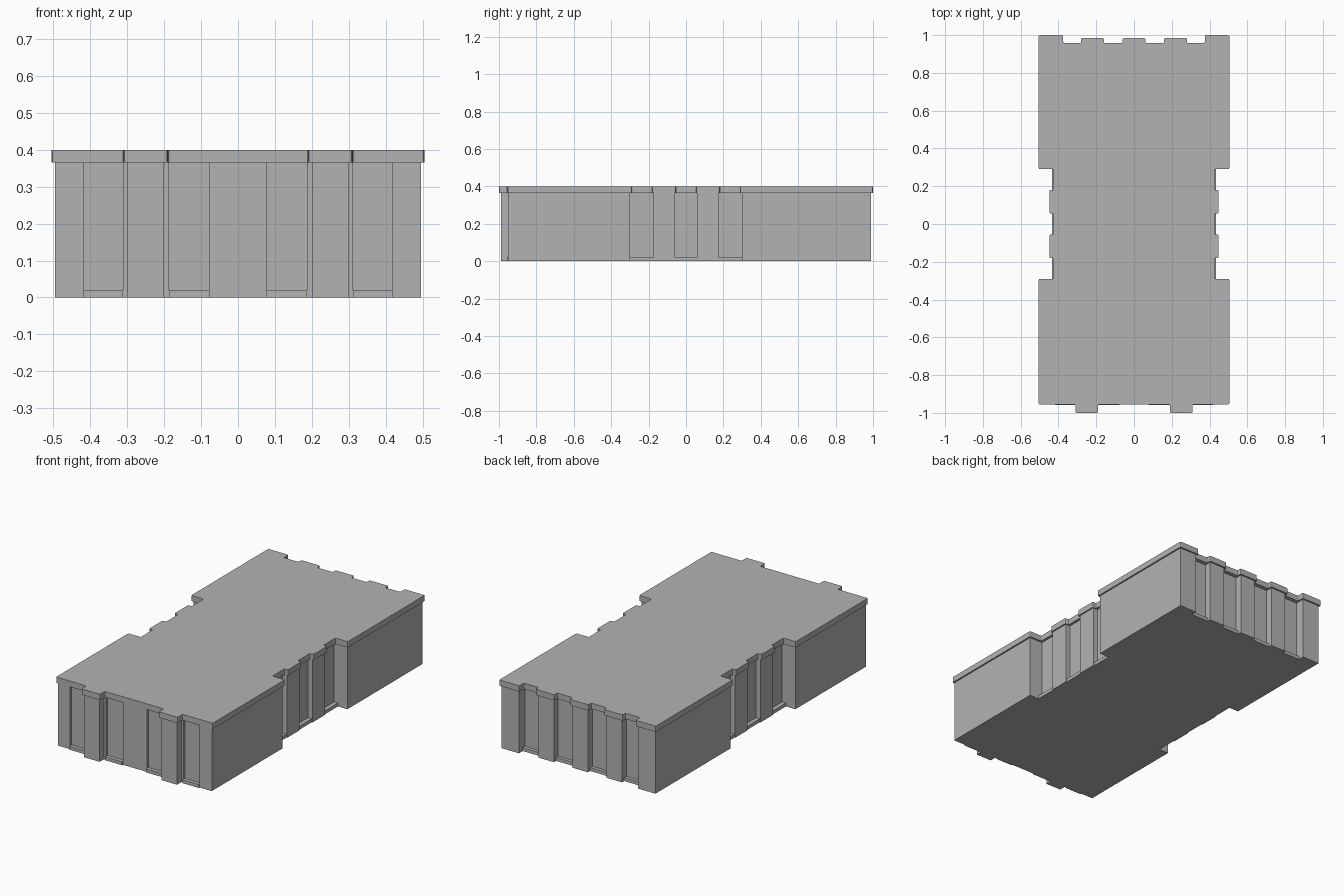
import bpy
import bmesh

cube = bpy.data.objects.get("Cube")
if cube:
    bpy.data.objects.remove(cube, do_unlink=True)

stone = bpy.data.materials.new("grey stone")
stone.use_nodes = True
COLOUR = (0.45, 0.45, 0.45, 1)
stone.diffuse_color = COLOUR
stone.node_tree.nodes["Principled BSDF"].inputs["Base Color"].default_value = COLOUR


def outline(grow, side, front, panel, groove_x, rib_x, groove_y, rib_y, corner_y):
    """Closed plan; 'grow' widens every rib and pier so the slab overhangs."""
    g = grow
    half = []
    # front wall with shallow panels either side of a buttress
    for a, b in ((0.077, 0.187), (0.312, 0.418)):
        half += [(a, front), (a, panel), (b, panel), (b, front)]
        if a < 0.2:
            l, r = 0.20 - g, 0.30 + g
            out = -0.99 - g
            half += [(l, front), (l, out), (r, out), (r, front)]
    half += [(side, front)]
    # side recess with two ribs
    half += [(side, -0.30 + g), (groove_x, -0.30 + g)]
    for a, b in ((-0.175, -0.06), (0.06, 0.175)):
        a, b = a - g / 2, b + g / 2
        half += [(groove_x, a), (rib_x, a), (rib_x, b), (groove_x, b)]
    half += [(groove_x, 0.30 - g), (side, 0.30 - g), (side, corner_y)]
    # back wall: corner pier, outer rib and half of the middle rib
    half += [(0.385 - g, corner_y), (0.385 - g, groove_y)]
    half += [(0.27 + g, groove_y), (0.27 + g, rib_y),
             (0.17 - g, rib_y), (0.17 - g, groove_y)]
    half += [(0.05 + g, groove_y), (0.05 + g, rib_y)]
    return half + [(-x, y) for x, y in reversed(half)]


def loft(name, rings):
    """Solid skinned through matching plans at given heights."""
    bm = bmesh.new()
    loops = [[bm.verts.new((x, y, z)) for x, y in plan] for plan, z in rings]
    bm.faces.new(list(reversed(loops[0])))
    bm.faces.new(loops[-1])
    n = len(loops[0])
    for low, high in zip(loops, loops[1:]):
        for i in range(n):
            j = (i + 1) % n
            bm.faces.new((low[i], low[j], high[j], high[i]))
    # merge repeated corners and drop empty steps
    bmesh.ops.remove_doubles(bm, verts=bm.verts, dist=0.0001)
    bmesh.ops.recalc_face_normals(bm, faces=bm.faces)
    mesh = bpy.data.meshes.new(name)
    bm.to_mesh(mesh)
    bm.free()
    mesh.materials.append(stone)
    obj = bpy.data.objects.new(name, mesh)
    bpy.context.collection.objects.link(obj)
    return obj


# Body: a low sill in each groove, then the recessed shaft up to the slab
sill = outline(0, 0.496, -0.95, -0.957, 0.435, 0.44, 0.955, 0.975, 0.99)
shaft = outline(0, 0.496, -0.95, -0.935, 0.41, 0.44, 0.935, 0.975, 0.99)
loft("block_body", [(sill, 0), (sill, 0.02), (shaft, 0.02), (shaft, 0.37)])

# Top slab overhanging the body, with softened vertical corners
plan = outline(0.01, 0.505, -0.955, -0.955, 0.425, 0.448, 0.958, 0.985, 1.0)
slab = loft("top_slab", [(plan, 0.366), (plan, 0.40)])
bm = bmesh.new()
bm.from_mesh(slab.data)
bmesh.ops.dissolve_limit(bm, angle_limit=0.01, verts=bm.verts, edges=bm.edges)
corners = [e for e in bm.edges
           if abs(e.verts[0].co.z - e.verts[1].co.z) > 0.02]
bmesh.ops.bevel(bm, geom=corners, offset=0.007, segments=2,
                profile=0.5, affect='EDGES')
bm.to_mesh(slab.data)
bm.free()
